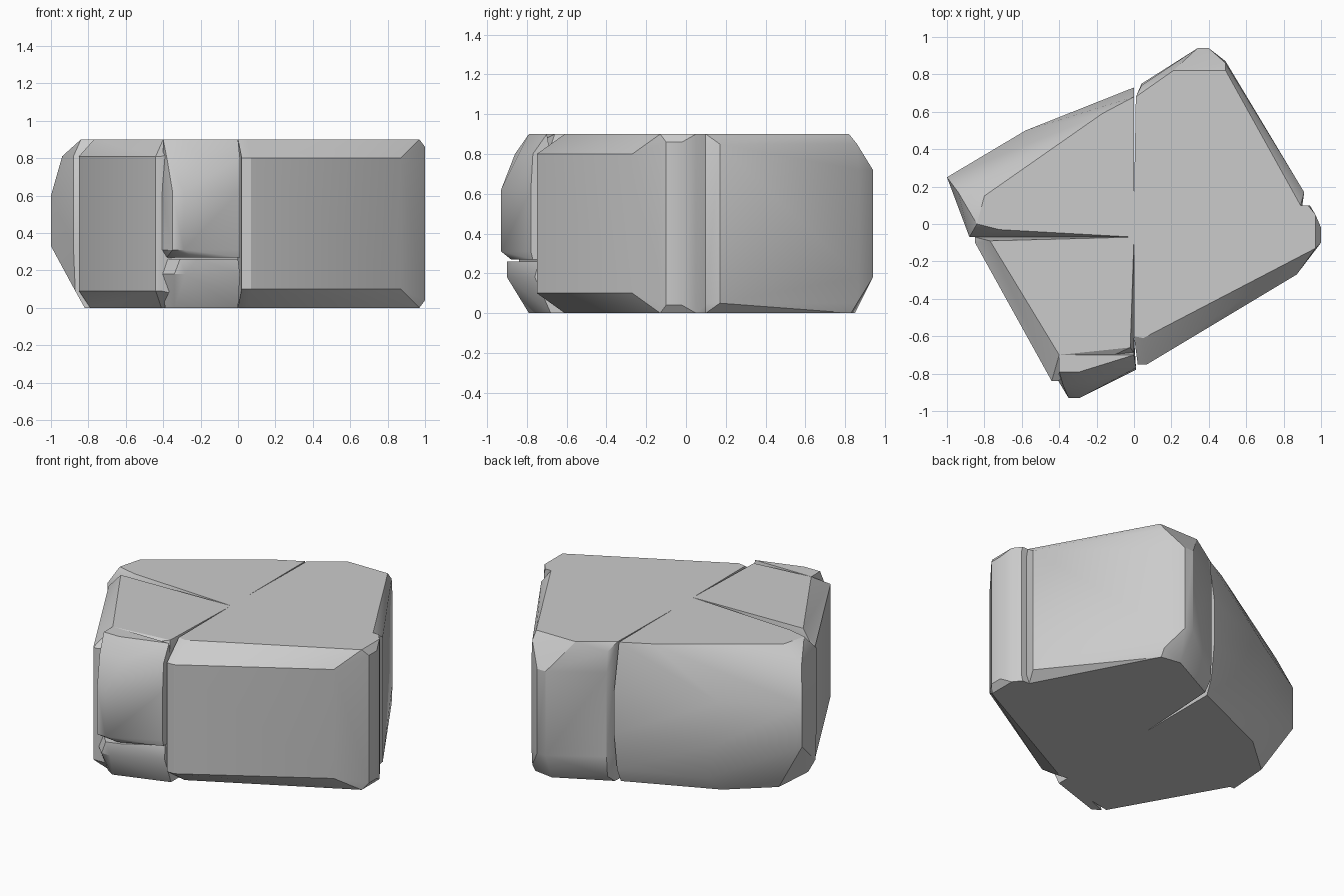
import bpy
import bmesh
import math

# Remove the default object only
default_cube = bpy.data.objects.get("Cube")
if default_cube:
    bpy.data.objects.remove(default_cube, do_unlink=True)

# One plain stone colour
stone = bpy.data.materials.new("stone_grey")
stone.use_nodes = True
stone_colour = (.6, .6, .6, 1)
stone.diffuse_color = stone_colour
for node in stone.node_tree.nodes:
    if node.type == 'BSDF_PRINCIPLED':
        node.inputs["Base Color"].default_value = stone_colour
        node.inputs["Roughness"].default_value = .9


def rock_chunk(name, *rings):
    """Wrap a tight faceted skin around outlines given at one or more heights."""
    bm = bmesh.new()
    for heights, outline in rings:
        for height in heights:
            for x, y in outline:
                bm.verts.new((x, y, height))
    bmesh.ops.remove_doubles(bm, verts=bm.verts[:], dist=.0005)
    result = bmesh.ops.convex_hull(bm, input=bm.verts[:], use_existing_faces=False)
    inside = [item for item in result["geom_interior"] + result["geom_unused"]
              if isinstance(item, bmesh.types.BMVert) and item.is_valid]
    bmesh.ops.delete(bm, geom=list(set(inside)), context='VERTS')
    bmesh.ops.dissolve_limit(bm, angle_limit=math.radians(1),
                             verts=bm.verts[:], edges=bm.edges[:])
    bmesh.ops.recalc_face_normals(bm, faces=bm.faces[:])

    mesh = bpy.data.meshes.new(name)
    bm.to_mesh(mesh)
    bm.free()
    mesh.materials.append(stone)
    chunk = bpy.data.objects.new(name, mesh)
    bpy.context.collection.objects.link(chunk)

    # Soft worn faces with crisp broken edges
    bpy.ops.object.select_all(action='DESELECT')
    chunk.select_set(True)
    bpy.context.view_layer.objects.active = chunk
    bpy.ops.object.shade_smooth_by_angle(angle=math.radians(30))
    return chunk


TOP, BASE = (.9,), (0,)

# Back right chunk, with a broad worn shoulder along its outer edge
rock_chunk(
    "back_right_chunk",
    (TOP, [(0, -.07), (0, .68), (-.17, .59), (-.56, .31),
           (-.8, .15), (-.84, 0), (-.72, -.03)]),
    ((.81,), [(-.94, .17), (-.88, -.07), (0, -.07)]),
    ((.33, .6), [(0, .73), (-.58, .5), (-1, .25), (-.88, -.07), (0, -.07)]),
    ((.09,), [(-.87, -.07), (-.5, .5), (0, .7)]),
    (BASE, [(-.82, -.07), (-.8, .2), (-.55, .42), (0, .66), (0, -.07)]),
)

# Back left chunk, with a clipped far corner
rock_chunk(
    "back_left_chunk",
    (TOP, [(0, .1), (.89, .1), (.49, .82), (.21, .82), (.01, .68)]),
    ((.05, .85), [(.9, .1), (.91, .17), (.49, .86), (.04, .74)]),
    ((.18, .72), [(.49, .87), (.4, .94), (.34, .94), (.04, .75), (.01, .68)]),
    (BASE, [(0, .1), (.88, .1), (.49, .83), (.36, .85), (.03, .68)]),
)

# Front left chunk, the largest flat face
front_left_rim = [(0, .1), (.93, .1), (.97, .05), (.97, -.13), (.05, -.61), (0, -.6)]
rock_chunk(
    "front_left_chunk",
    (TOP + BASE, front_left_rim),
    ((.04, .86), [(.94, .1), (1, -.02), (1, -.1)]),
    ((.1, .8), [(.87, -.27), (.07, -.75), (.02, -.75)]),
)

# Front right chunk, with a thin crack opening toward the front
rock_chunk(
    "front_right_chunk",
    (TOP, [(0, -.07), (-.77, -.09), (-.4, -.7), (-.02, -.66)]),
    ((.09, .81), [(-.85, -.07), (-.85, -.1), (-.44, -.84),
                  (-.41, -.84), (0, -.69), (0, -.07)]),
    (BASE, [(0, -.07), (-.79, -.07), (-.41, -.74), (0, -.66)]),
)

# Loose chips on the front corner, split by a level crack
rock_chunk(
    "upper_front_chip",
    (TOP, [(-.4, -.7), (-.4, -.79), (-.29, -.79), (-.16, -.73), (0, -.7)]),
    ((.8,), [(.01, -.77), (-.2, -.84), (-.38, -.86)]),
    ((.31, .62), [(-.41, -.7), (-.41, -.83), (-.35, -.93), (-.29, -.93),
                  (.01, -.78), (0, -.65)]),
    ((.27,), [(-.38, -.83), (-.24, -.88), (.01, -.77), (0, -.65)]),
)
rock_chunk(
    "lower_front_chip",
    ((.26,), [(-.4, -.8), (-.31, -.9), (-.22, -.87), (0, -.74), (0, -.65)]),
    ((.18,), [(-.41, -.83), (-.34, -.9), (-.28, -.9), (.01, -.76)]),
    (BASE, [(-.39, -.76), (-.34, -.79), (0, -.68), (0, -.6)]),
)
